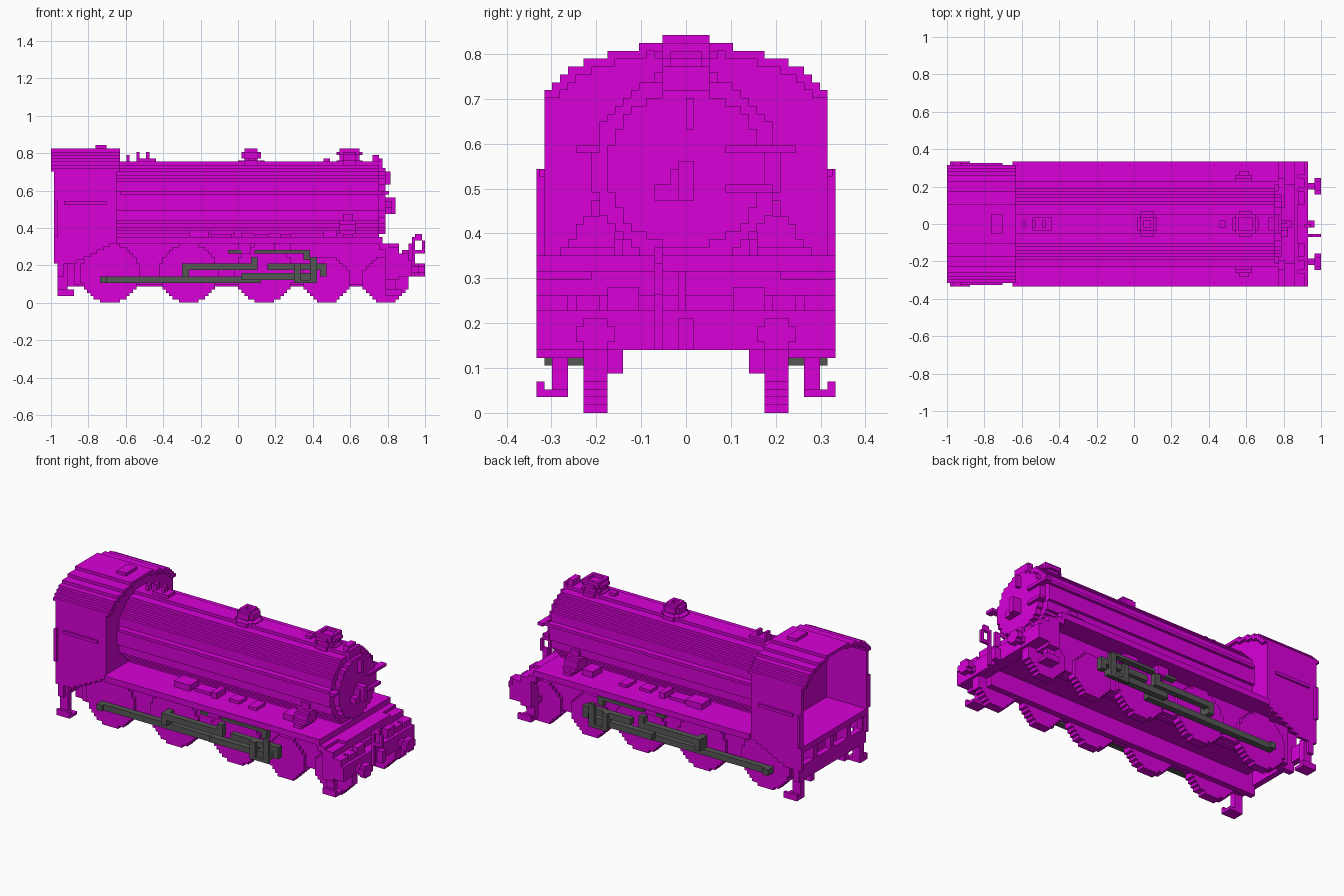
import bpy, bmesh, math

cube = bpy.data.objects.get("Cube")
if cube:
    bpy.data.objects.remove(cube, do_unlink=True)

U = 2 / 114  # one block; all sizes below are counted in blocks


def material(name, rgb):
    m = bpy.data.materials.new(name)
    m.use_nodes = True
    col = (*rgb, 1)
    m.diffuse_color = col
    m.node_tree.nodes["Principled BSDF"].inputs["Base Color"].default_value = col
    return m


PURPLE = material("magenta", (0.69, 0, 0.69))
GREY = material("dark grey", (0.09, 0.095, 0.09))


def finish(name, bm, mat):
    bmesh.ops.recalc_face_normals(bm, faces=bm.faces[:])
    bmesh.ops.scale(bm, vec=(U, U, U), verts=bm.verts[:])
    me = bpy.data.meshes.new(name)
    bm.to_mesh(me)
    bm.free()
    me.materials.append(mat)
    ob = bpy.data.objects.new(name, me)
    bpy.context.collection.objects.link(ob)


def blocks(name, boxes, mirror=False, mat=PURPLE):
    """Boxes given as x0, x1, y0, y1, z0, z1; mirror repeats them across y."""
    bm = bmesh.new()
    for x0, x1, y0, y1, z0, z1 in boxes:
        spans = [(y0, y1)] + ([(-y1, -y0)] if mirror else [])
        for a, b in spans:
            for v in bmesh.ops.create_cube(bm, size=1)["verts"]:
                v.co.x = x0 if v.co.x < 0 else x1
                v.co.y = a if v.co.y < 0 else b
                v.co.z = z0 if v.co.z < 0 else z1
    finish(name, bm, mat)


def stepped(name, rows, axis, ranges, centre=0):
    """Extrude a symmetric stepped outline; rows are (low, high, half width)."""
    side = []
    for lo, hi, w in rows:
        if side and side[-1][0] == w:
            side[-1] = (w, hi)
        else:
            side += [(w, lo), (w, hi)]
    outline = side + [(-w, h) for w, h in reversed(side)]
    place = {"x": lambda p, t: (t, p[0] + centre, p[1]),
             "y": lambda p, t: (p[0] + centre, t, p[1]),
             "z": lambda p, t: (p[0] + centre, p[1], t)}[axis]
    bm = bmesh.new()
    for a, b in ranges:
        face = bm.faces.new([bm.verts.new(place(p, a)) for p in outline])
        for v in bmesh.ops.extrude_face_region(bm, geom=[face])["geom"]:
            if isinstance(v, bmesh.types.BMVert):
                setattr(v.co, axis, b)
    finish(name, bm, PURPLE)


def disc(r, mid=0):
    """Rows of a blocky circle."""
    return [(mid + k, mid + k + 1, max(1, round(math.sqrt(r * r - (k + .5) ** 2))))
            for k in range(-r, r)]


# Boiler and smokebox front
stepped("boiler", disc(12, 31), "x", [(-38, 43)])
stepped("smokebox_front", disc(10, 31), "x", [(43, 45)])
blocks("door_handle", [(45, 48, -1, 1, 27, 32), (45, 47, -4, -1, 27, 29),
                       (45, 47, -2, -1, 29, 31), (45, 46.5, 0, 1, 36, 40)])
blocks("door_hinges", [(44, 46, 5, 14, 33, 34), (44, 46, 5, 11, 28, 29)])
blocks("front_rail_end", [(44, 46, -14, -11, 33, 34)])
blocks("top_lamp_bracket", [(41, 43, -2, 2, 42, 45), (43, 44, -3, 3, 41, 44)])
blocks("boiler_handrail", [(-36, 44, 12, 13, 33, 34)], True)

# Chimney, dome and valves: base radius, collar radius, collar height
for name, x, base, collar, low in (("dome", 4, 4, 3, 44), ("chimney", 34, 4, 4, 45)):
    stepped(name + "_base", disc(base), "z", [(41, 43.3)], x)
    stepped(name + "_neck", disc(collar - 1), "z", [(43, low)], x)
    stepped(name + "_collar", disc(collar), "z", [(low, 46)], x)
    r = collar - 1
    blocks(name + "_rim", [(x - r, x + r, r - 1, r, 46, 47)], True)
    blocks(name + "_rim_ends", [(x - r, x - r + 1, 1 - r, r - 1, 46, 47),
                                (x + r - 1, x + r, 1 - r, r - 1, 46, 47)])
blocks("safety_valves", [(-31, -25, -2, 2, 42, 44), (-31, -30, -1, 1, 44, 46),
                         (-28, -27, -1, 1, 44, 46), (-34, -33, -1, 1, 42, 45),
                         (26, 28, -1, 1, 42, 44)])

# Cab with open back, stepped roof and vent
ROOF = [(40, 41, 18), (41, 42, 17), (42, 43, 16), (43, 44, 15),
        (44, 45, 13), (45, 46, 10), (46, 47, 6)]
shell = []
for i, (lo, hi, w) in enumerate(ROOF):
    inner = ROOF[i + 1][2] - 1 if i + 1 < len(ROOF) else 0
    shell.append((-57, -36, inner, w, lo, hi))
blocks("cab_roof", shell, True)
stepped("cab_front_wall", [(18, 40, 17.5)] + [(a, b, w - .5) for a, b, w in ROOF[:-1]],
        "x", [(-41, -37)])
blocks("cab_sides", [(-56, -37, 17, 18, 18, 41)]
       + [(-56, -39 - 2 * k, 17, 18, 17 - k, 18 - k) for k in range(6)], True)
blocks("cab_ledge", [(-53, -40, 18, 18.6, 30, 31)], True)
blocks("cab_handrails", [(-56, -55, 18, 19, 20, 31)], True)
blocks("roof_vent", [(-43.5, -40, -3, 3, 47, 48)])
blocks("cab_floor", [(-56, -37, -18, 18, 18, 20)])

# Footplate, front apron and beams
blocks("footplate", [(-37, 44, -19, 19, 18, 20), (43, 46, -19, 19, 16, 18),
                     (45, 49, -19, 19, 15, 17)])
blocks("front_apron", [(47, 50, -19, 19, 11, 15)])
blocks("front_beam", [(49, 53, -19, 19, 8, 13)])
blocks("front_side_plates", [(45, 49, 17, 19, 7, 16), (45, 49, 13, 17, 7, 9)], True)
blocks("rear_beam", [(-55, -53, -18, 18, 8, 13), (-55, -53, -1, 1, 13, 18)])
blocks("rear_posts", [(-55, -53, 8, 10, 13, 18), (-55, -53, 16, 18, 13, 18)], True)
blocks("beam_brackets", [(50, 52, 11, 14, 13, 15), (50, 52, 6, 10, 13, 16),
                         (50, 52, 15, 19, 13, 15)], True)

# Chassis
blocks("chassis", [(-51, 49, -8, 8, 11, 18)])
blocks("side_frames", [(-54, 49, 8, 10, 5, 18), (-50, 49, 10, 12, 5.5, 18)], True)

# Wheels
for i, (x, r) in enumerate([(-39, 9), (-15, 9), (8, 9), (27, 7), (45, 7)]):
    kind = "driving_wheels_" if r == 9 else "leading_wheels_"
    stepped(kind + str(i + 1), disc(r, r), "y", [(10, 13), (-13, -10)], x)

# Corner steps
for name, x in (("rear_steps", -55), ("front_steps", 45)):
    blocks(name, [(x, x + 5, 15, 19, 2, 3), (x, x + 5, 18, 19, 3, 4),
                  (x, x + 3, 15, 17, 2, 13)], True)

# Buffers, coupling and hose
blocks("front_buffers", [(53, 55, 10.5, 12.5, 9, 11), (55, 57, 10, 13, 8, 12),
                         (55, 57, 9, 14, 9, 11)], True)
blocks("brake_hose", [(53, 54, -4, -3, 8, 20), (54, 56, -4, -3, 19, 21),
                      (56, 57, -4, -3, 15, 19), (54, 56, -4, -3, 15, 16)])
blocks("coupling_hook", [(53, 55, -1, 1, 8, 12), (52, 54, -1, 0, 13, 18)])

# Steam pipes and fittings beside the boiler
blocks("steam_pipes", [(32, 35, 9, 12, 25, 27), (31, 36, 9, 13, 24, 25),
                       (31, 36, 9, 14, 22, 24), (31, 36, 9, 15, 21, 22),
                       (32, 35, 9, 16, 20, 21)], True)
blocks("running_board_boxes", [(-15, -9, 8, 13, 20, 22), (-8, -2, 8, 12, 20, 21),
                               (-1, 1, 8, 13, 20, 22), (5, 9, 8, 12, 20, 21),
                               (13, 16, 8, 13, 20, 21), (26, 30, 8, 13, 20, 22)], True)

# Rods and valve gear
blocks("coupling_rod", [(-42, 7, 13, 15, 6, 8), (-42, -40, 13, 16, 6, 8)], True, GREY)
blocks("connecting_rod", [(-17, 6, 15, 17, 10, 12), (-17, -15, 13, 17, 8, 12),
                          (4, 6, 15, 17, 10, 14), (1, 24, 15, 17, 7, 9)], True, GREY)
blocks("slide_bars", [(9, 27, 15, 17, 10, 12), (17, 19, 15, 18, 7, 12),
                      (22, 24, 17, 18, 6, 14), (25, 27, 15, 17, 8, 12),
                      (17, 24, 17, 18, 6, 7)], True, GREY)
blocks("radius_rod", [(5, 22, 14, 16, 15, 16), (-3, 1, 14, 16, 15, 16),
                      (20, 22, 14, 16, 13, 16)], True, GREY)
blocks("motion_bracket", [(0, 4, 12, 16, 15, 18), (11, 16, 12, 15, 16, 18)], True)
